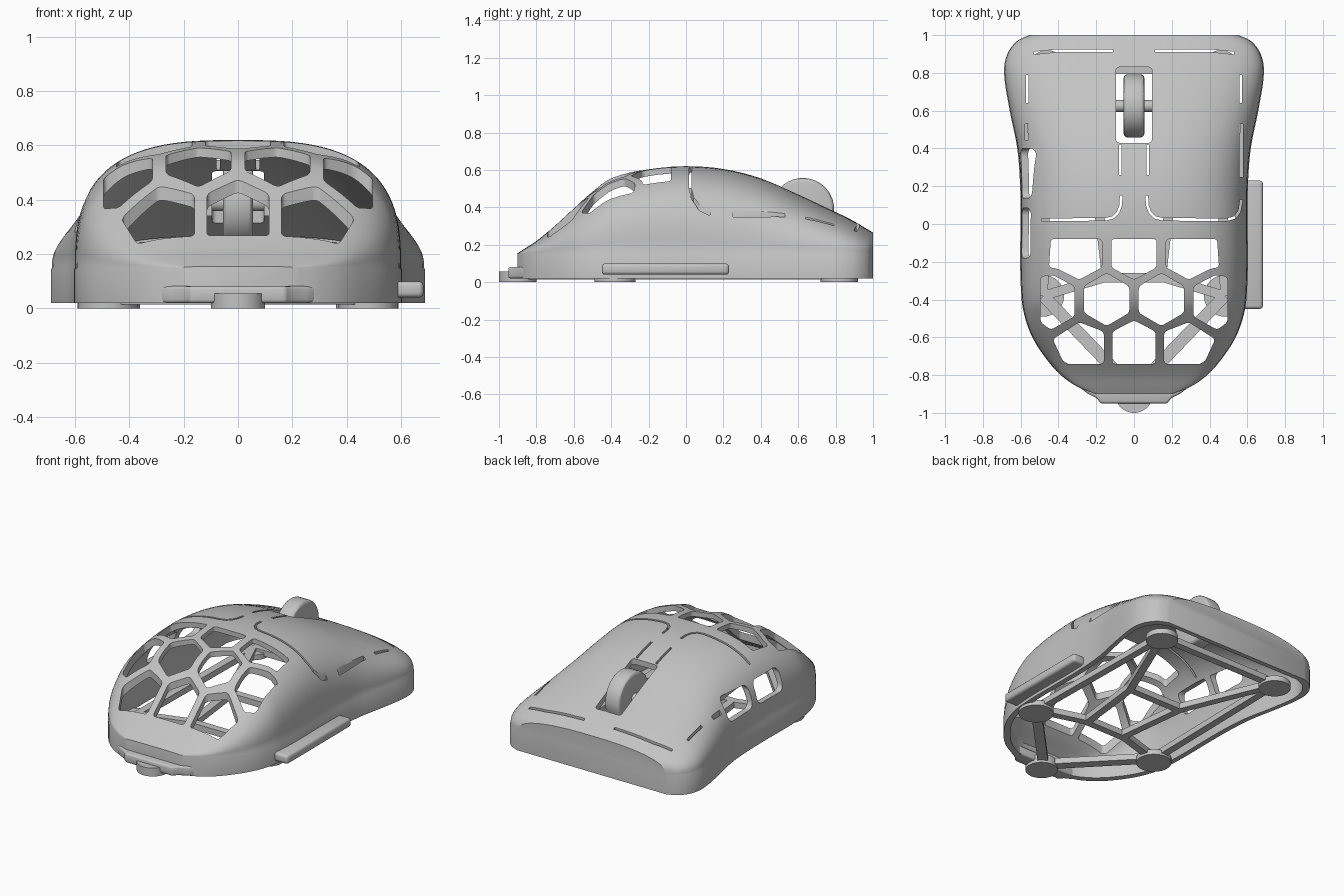
import bpy, bmesh, math
from mathutils import Vector, Matrix

if "Cube" in bpy.data.objects:
    bpy.data.objects.remove(bpy.data.objects["Cube"])

grey = bpy.data.materials.new("light grey plastic")
grey.use_nodes = True
GREY = (0.55, 0.55, 0.55, 1)
grey.diffuse_color = GREY
grey.node_tree.nodes["Principled BSDF"].inputs["Base Color"].default_value = GREY
parts = []


def add_object(name, bm, visible=True):
    bmesh.ops.recalc_face_normals(bm, faces=bm.faces[:])
    mesh = bpy.data.meshes.new(name)
    bm.to_mesh(mesh)
    bm.free()
    ob = bpy.data.objects.new(name, mesh)
    bpy.context.collection.objects.link(ob)
    if visible:
        mesh.materials.append(grey)
        parts.append(ob)
    else:
        ob.hide_render = True
    return ob


def bevel(ob, width, segments=3):
    mod = ob.modifiers.new("round", 'BEVEL')
    mod.width, mod.segments, mod.limit_method = width, segments, 'ANGLE'


def box(name, low, high, round_width=0.0):
    low, high = Vector(low), Vector(high)
    bm = bmesh.new()
    size = Matrix.Diagonal((*(high - low), 1))
    bmesh.ops.create_cube(bm, size=1, matrix=Matrix.Translation((low + high) / 2) @ size)
    ob = add_object(name, bm)
    if round_width:
        bevel(ob, round_width)


def cylinder(name, centre, radius, depth, axis='Z', round_width=0.0):
    bm = bmesh.new()
    turn = Matrix.Rotation(math.pi / 2, 4, 'Y') if axis == 'X' else Matrix()
    bmesh.ops.create_cone(bm, cap_ends=True, segments=40, radius1=radius, radius2=radius,
                          depth=depth, matrix=Matrix.Translation(centre) @ turn)
    ob = add_object(name, bm)
    if round_width:
        bevel(ob, round_width)


def strut(name, a, b, width=.05, z0=.015, z1=.055):
    a, b = Vector(a), Vector(b)
    d = b - a
    bm = bmesh.new()
    place = Matrix.Translation((*((a + b) / 2), (z0 + z1) / 2))
    turn = Matrix.Rotation(math.atan2(d.y, d.x), 4, 'Z')
    bmesh.ops.create_cube(bm, size=1, matrix=place @ turn @ Matrix.Diagonal((d.length, width, z1 - z0, 1)))
    add_object(name, bm)


def prism(bm, outline, z0, z1):
    low = [bm.verts.new((x, y, z0)) for x, y in outline]
    high = [bm.verts.new((x, y, z1)) for x, y in outline]
    bm.faces.new(low[::-1])
    bm.faces.new(high)
    for i in range(len(low)):
        j = (i + 1) % len(low)
        bm.faces.new((low[i], low[j], high[j], high[i]))


def round_edges(bm, axis, offset):
    edges = [e for e in bm.edges if abs(e.verts[0].co[axis] - e.verts[1].co[axis]) > .1
             and (e.verts[0].co - e.verts[1].co).length - abs(e.verts[0].co[axis] - e.verts[1].co[axis]) < .001]
    bmesh.ops.bevel(bm, geom=edges, offset=offset, segments=4, affect='EDGES', profile=.5)


def slit(bm, path, width, z0, z1):
    pts = [Vector(p) for p in path]
    left, right = [], []
    for i, p in enumerate(pts):
        d = (pts[min(i + 1, len(pts) - 1)] - pts[max(i - 1, 0)]).normalized()
        n = Vector((-d.y, d.x)) * width / 2
        left.append(p + n)
        right.append(p - n)
    prism(bm, left + right[::-1], z0, z1)


def mirrored(points):
    return [(-x, y) for x, y in points]


# Body stations: position along y, half width, crown height
STATIONS = [Vector(s) for s in (
    (-.9, .2, .155), (-.865, .29, .178), (-.8, .385, .22), (-.7, .472, .303),
    (-.6, .535, .395), (-.5, .573, .483), (-.4, .592, .555), (-.2, .60, .605),
    (0, .598, .62), (.2, .60, .605), (.4, .615, .555), (.6, .655, .47),
    (.8, .685, .375), (.9, .668, .325), (.97, .615, .283), (1, .55, .265))]


def smooth_stations(steps=4):
    s = STATIONS
    result = []
    for i in range(len(s) - 1):
        a, b, c, d = s[max(i - 1, 0)], s[i], s[i + 1], s[min(i + 2, len(s) - 1)]
        ta = (c - a) / max(c.x - a.x, .01) * (c.x - b.x)
        tb = (d - b) / max(d.x - b.x, .01) * (c.x - b.x)
        for k in range(steps):
            t = k / steps
            result.append(b * (2*t**3 - 3*t*t + 1) + ta * (t**3 - 2*t*t + t)
                          + c * (3*t*t - 2*t**3) + tb * (t**3 - t*t))
    return result + [s[-1]]


def body_solid(name, inset, bottom, ledge, visible):
    bm = bmesh.new()
    rings = []
    base = .15 - inset
    arc = [math.pi * k / 48 for k in range(49)]
    for y, w, h in smooth_stations():
        w -= inset
        power = .69 + .11 * min(max(y / .6, 0), 1)
        ring = [(w + ledge, bottom), (w + ledge, base - .006)]
        for t in arc:
            c, s = math.cos(t), abs(math.sin(t))
            ring.append((math.copysign(w * abs(c) ** power, c), base + (h - .15) * s ** power))
        ring += [(-w - ledge, base - .006), (-w - ledge, bottom)]
        rings.append([bm.verts.new((x, y * (1 - inset), z)) for x, z in ring])
    for a, b in zip(rings, rings[1:]):
        for i in range(len(a)):
            j = (i + 1) % len(a)
            bm.faces.new((a[i], a[j], b[j], b[i]))
    bm.faces.new(rings[0])
    bm.faces.new(rings[-1][::-1])
    return add_object(name, bm, visible)


shell = body_solid("shell", 0, .02, .003, True)
hollow = body_solid("hollow_cutter", .032, -.1, 0, False)

# Honeycomb and wheel opening, with rounded corners
bm = bmesh.new()
prism(bm, [(-.12, -.08), (.12, -.08), (.12, -.23), (0, -.295), (-.12, -.23)], .2, .9)
prism(bm, [(-.115, -.74), (.115, -.74), (.115, -.57), (0, -.51), (-.115, -.57)], .18, .9)
right_cells = [
    [(.17, -.08), (.44, -.08), (.45, -.23), (.41, -.235), (.29, -.295), (.17, -.23)],
    [(.145, -.26), (.265, -.33), (.265, -.47), (.145, -.54), (.025, -.47), (.025, -.33)],
    [(.315, -.33), (.43, -.27), (.495, -.28), (.495, -.52), (.44, -.56), (.315, -.49)],
    [(.16, -.74), (.37, -.74), (.43, -.61), (.29, -.52), (.16, -.57)]]
for cell in right_cells:
    prism(bm, cell, .18, .9)
    prism(bm, mirrored(cell), .18, .9)
prism(bm, [(-.095, .43), (.095, .43), (.095, .83), (-.095, .83)], .2, .9)
round_edges(bm, 2, .016)
openings = add_object("opening_cutter", bm, False)

# Side button openings
bm = bmesh.new()
for y0, y1 in ((-.18, .085), (.135, .4)):
    prism(bm, [(-.75, y0), (-.505, y0), (-.505, y1), (-.75, y1)], .28, .43)
round_edges(bm, 0, .04)
buttons = add_object("button_cutter", bm, False)

# Thin gaps between the button panels
bm = bmesh.new()
curve = [(.068, .15), (.07, .1), (.085, .06), (.11, .035), (.15, .025), (.49, .022)]
slit(bm, curve + [(.535, .035), (.56, .07), (.569, .13)], .014, .36, .9)
slit(bm, mirrored(curve), .014, .36, .9)
for side in (-1, 1):
    for path, z0 in (([(.073, .26), (.073, .42)], .3), ([(.11, .918), (.4, .918), (.53, .905)], .2),
                     ([(.565, .64), (.565, .79)], .2)):
        slit(bm, [(side * x, y) for x, y in path], .014, z0, .9)
slit(bm, [(.568, .25), (.568, .53)], .018, .3, .9)
slit(bm, [(-.568, .445), (-.568, .53)], .018, .3, .9)
gaps = add_object("gap_cutter", bm, False)

cutters = (hollow, openings, buttons, gaps)
for cutter in cutters:
    mod = shell.modifiers.new(cutter.name, 'BOOLEAN')
    mod.operation, mod.solver, mod.object = 'DIFFERENCE', 'EXACT', cutter

# Scroll wheel with axle and hangers
cylinder("scroll_wheel", (0, .625, .39), .167, .11, 'X', .02)
cylinder("wheel_axle", (0, .625, .39), .032, .22, 'X')
for side, name in ((-1, "right"), (1, "left")):
    x0, x1 = sorted((side * .096, side * .12))
    box(name + "_axle_hanger", (x0, .58, .34), (x1, .67, .42))

# Base frame: glide pads joined by flat struts
cylinder("rear_pad", (0, -.9, .028), .1, .056)
for side, name in ((-1, "right"), (1, "left")):
    mid, front = (side * .48, -.38), (side * .46, .82)
    inner_rear, inner_front = (side * .145, -.28), (side * .2, .2)
    cylinder(name + "_middle_pad", (*mid, .018), .11, .036)
    cylinder(name + "_front_pad", (*front, .018), .1, .036)
    strut(name + "_rear_strut", (0, -.88), mid, .065)
    strut(name + "_side_strut", mid, front)
    strut(name + "_middle_strut", mid, inner_rear)
    strut(name + "_inner_strut", inner_rear, inner_front)
    strut(name + "_diagonal_strut", inner_front, front)
strut("rear_cross_strut", (-.16, -.285), (.16, -.285))
strut("middle_cross_strut", (-.21, .2), (.21, .2))
strut("front_strut", (-.46, .82), (.46, .82))

# Flared rear lip and side rail
flare = [(.3, -.855), (.25, -.895), (.2, -.92), (.175, -.95)]
bm = bmesh.new()
prism(bm, flare + mirrored(flare)[::-1], .02, .082)
bevel(add_object("rear_lip", bm), .012)
box("side_rail", (.575, -.45, .04), (.683, .23, .10), .018)

# Bake modifiers, drop cutters, shade
graph = bpy.context.evaluated_depsgraph_get()
graph.update()
for ob in parts:
    if ob.modifiers:
        baked = bpy.data.meshes.new_from_object(ob.evaluated_get(graph))
        ob.modifiers.clear()
        ob.data = baked
    ob.data.materials.clear()
    ob.data.materials.append(grey)
for cutter in cutters:
    bpy.data.objects.remove(cutter)
bpy.ops.object.select_all(action='DESELECT')
for ob in parts:
    ob.select_set(True)
bpy.context.view_layer.objects.active = shell
bpy.ops.object.shade_smooth_by_angle(angle=math.radians(30))
